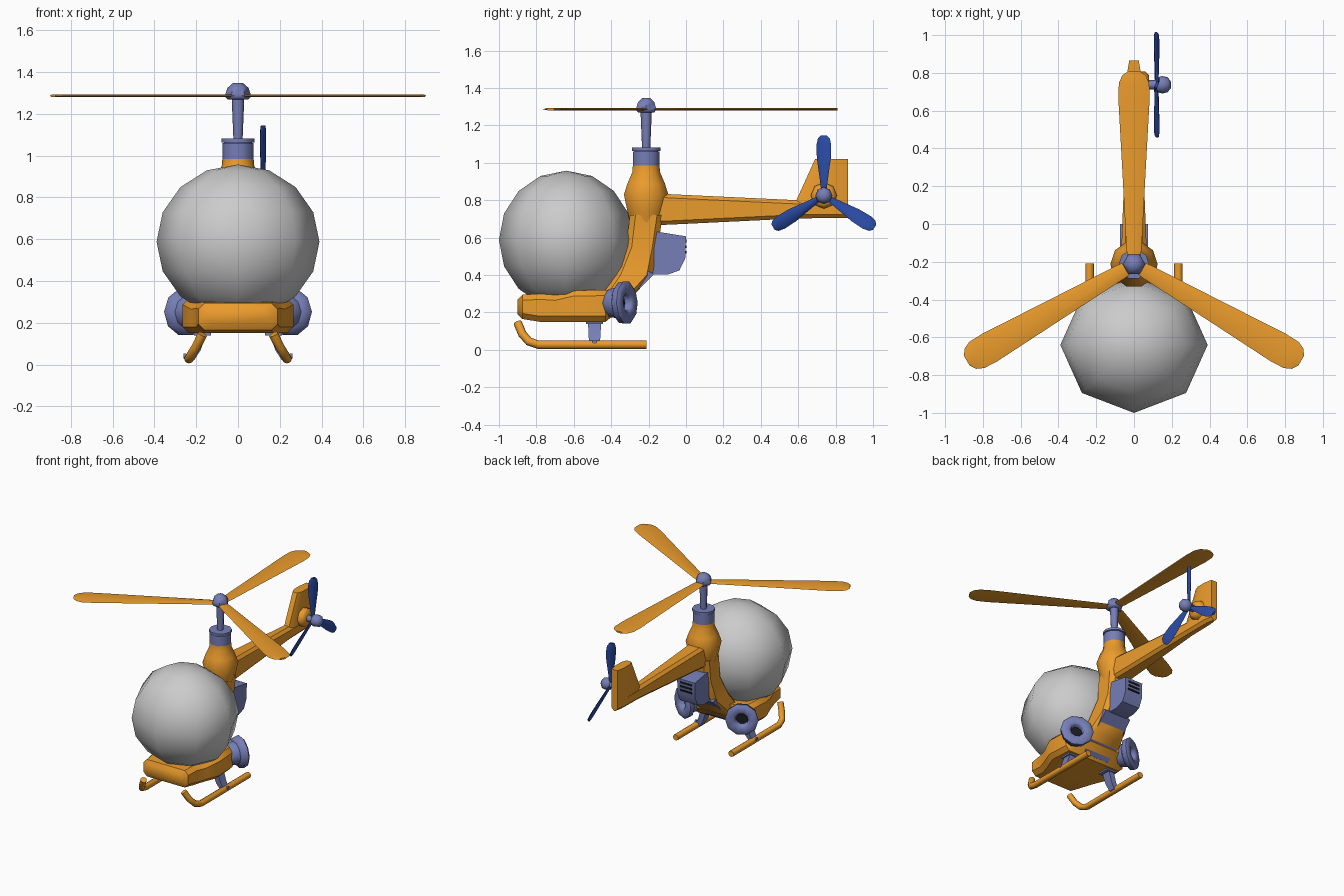
import bpy, bmesh
from math import radians, sin, cos, pi
from mathutils import Matrix, Vector

if "Cube" in bpy.data.objects:
    bpy.data.objects.remove(bpy.data.objects["Cube"])


def material(name, rgb):
    m = bpy.data.materials.new(name)
    m.diffuse_color = (*rgb, 1)
    m.use_nodes = True
    m.node_tree.nodes["Principled BSDF"].inputs["Base Color"].default_value = m.diffuse_color
    return m


ORANGE = material("orange", (0.83, 0.33, 0.025))
SLATE = material("slate", (0.18, 0.21, 0.47))
BLUE = material("blue", (0.025, 0.075, 0.40))
BLACK = material("black", (0.01, 0.01, 0.012))


def loft(name, rings, mat, matrix=None, angle=35):
    """Skin a list of equal-length point rings and cap both ends."""
    bm = bmesh.new()
    vs = [[bm.verts.new(p) for p in r] for r in rings]
    n = len(rings[0])
    for a, b in zip(vs, vs[1:]):
        for i in range(n):
            j = (i + 1) % n
            bm.faces.new((a[i], a[j], b[j], b[i]))
    bm.faces.new(vs[0][::-1])
    bm.faces.new(vs[-1])
    bmesh.ops.recalc_face_normals(bm, faces=bm.faces)
    if matrix:
        bm.transform(matrix)
    me = bpy.data.meshes.new(name)
    bm.to_mesh(me)
    bm.free()
    ob = bpy.data.objects.new(name, me)
    bpy.context.collection.objects.link(ob)
    if mat:
        me.materials.append(mat)
    bpy.ops.object.select_all(action='DESELECT')
    ob.select_set(True)
    bpy.context.view_layer.objects.active = ob
    bpy.ops.object.shade_smooth_by_angle(angle=radians(angle))
    return ob


def lathe(name, prof, n, loc, axis, mat):
    """Revolve (radius, height) pairs about an axis."""
    rings = [[(r * cos(2 * pi * i / n), r * sin(2 * pi * i / n), h) for i in range(n)]
             for r, h in prof]
    m = Matrix.Translation(loc) @ Vector(axis).to_track_quat('Z', 'Y').to_matrix().to_4x4()
    return loft(name, rings, mat, m, 50)


def chamfer(u0, u1, v0, v1, c):
    """Rectangle with cut corners, as 2D points."""
    return [(u0 + c, v0), (u1 - c, v0), (u1, v0 + c), (u1, v1 - c),
            (u1 - c, v1), (u0 + c, v1), (u0, v1 - c), (u0, v0 + c)]


def loft_y(name, stations, c, mat):
    """Stations are (y, half width, z low, z high)."""
    return loft(name, [[(x, y, z) for x, z in chamfer(-w, w, a, b, c)]
                       for y, w, a, b in stations], mat)


def extrude_x(name, prof, x0, x1, mat):
    return loft(name, [[(x, y, z) for y, z in prof] for x in (x0, x1)], mat)


def blade(name, stations, thick, pitch, matrix, mat):
    """Lens-section blade along +y; stations are (distance, half width)."""
    rings = []
    for y, w in stations:
        pts = [(-w, 0), (-w * .5, -thick), (w * .5, -thick), (w, 0), (w * .5, thick), (-w * .5, thick)]
        rings.append([(x * cos(pitch) - z * sin(pitch), y, x * sin(pitch) + z * cos(pitch))
                      for x, z in pts])
    return loft(name, rings, mat, matrix)


def tube(name, pts, r, mat, n=8):
    """Straight or bent round bar running roughly along y."""
    rings = []
    for i, p in enumerate(pts):
        d = (Vector(pts[min(i + 1, len(pts) - 1)]) - Vector(pts[max(i - 1, 0)])).normalized()
        u = d.cross(Vector((1, 0, 0))).normalized()
        v = d.cross(u)
        rings.append([Vector(p) + r * (cos(2 * pi * k / n) * u + sin(2 * pi * k / n) * v)
                      for k in range(n)])
    return loft(name, rings, mat, None, 50)


# Canopy bubble: coarse smooth sphere
bpy.ops.mesh.primitive_uv_sphere_add(segments=8, ring_count=8, radius=1, location=(0, -0.64, 0.588))
bubble = bpy.context.object
bubble.name = "canopy_bubble"
bubble.scale = (0.39, 0.36, 0.37)
bpy.ops.object.shade_smooth()

# Floor pod with narrower nose
loft_y("floor_pod", [(-.90, .15, .19, .27), (-.875, .19, .165, .295), (-.78, .20, .15, .30),
                     (-.70, .225, .15, .295), (-.60, .265, .15, .318), (-.43, .255, .15, .32),
                     (-.34, .17, .23, .33)], .03, ORANGE)

# Spine rising behind the bubble
spine = [(.17, -.52, -.415, .15), (.28, -.46, -.29, .145), (.40, -.38, -.18, .115),
         (.55, -.32, -.15, .085), (.72, -.30, -.125, .09)]
loft("spine", [[(x, y, z) for x, y in chamfer(-w, w, a, b, .03)] for z, a, b, w in spine], ORANGE)

# Shoulder, collar, mast and rotor hub
UP = (0, 0, 1)
lathe("shoulder", [(.09, .68), (.105, .74), (.125, .83), (.105, .89), (.078, .95), (.075, .985)],
      10, (0, -.213, 0), UP, ORANGE)
lathe("collar", [(.075, .98), (.075, 1.06), (.066, 1.06), (.066, 1.064), (.08, 1.064), (.08, 1.082)],
      10, (0, -.213, 0), UP, SLATE)
lathe("mast", [(.022, 1.08), (.03, 1.27)], 8, (0, -.213, 0), UP, SLATE)
lathe("rotor_hub", [(.05, 1.27), (.06, 1.28), (.06, 1.297), (.05, 1.325), (.025, 1.347)],
      6, (0, -.213, 0), UP, SLATE)

# Main rotor blades
main = [(.0, .03), (.08, .04), (.5, .062), (.88, .083), (.96, .08), (1.0, .062), (1.022, .03)]
for i in range(3):
    m = Matrix.Translation((0, -.213, 1.287)) @ Matrix.Rotation(radians(120 * i), 4, 'Z')
    blade(f"main_blade_{i + 1}", main, .006, 0, m, ORANGE)

# Tail boom and fin
loft_y("tail_boom", [(-.2, .07, .665, .84), (-.08, .065, .67, .832), (.6, .038, .703, .80),
                     (.80, .036, .705, .80), (.865, .025, .705, .80)], .02, ORANGE)
loft("tail_fin", [[(-.02, a, z), (.02, a, z), (.036, a + .04, z), (.036, .80, z), (.025, .866, z),
                   (-.025, .866, z), (-.036, .80, z), (-.036, a + .04, z)]
                  for z, a in ((.76, .572), (1.02, .69))], ORANGE)

# Tail rotor on the right side
TAIL = Vector((0, .737, .825))
lathe("tail_gearbox", [(.07, .02), (.07, .06), (.05, .08)], 8, TAIL, (1, 0, 0), ORANGE)
lathe("tail_shaft", [(.065, .055), (.055, .075), (.025, .08), (.025, .13)], 8, TAIL, (1, 0, 0), SLATE)
lathe("tail_hub", [(.02, .115), (.04, .125), (.046, .15), (.04, .178), (.018, .195)],
      8, TAIL, (1, 0, 0), SLATE)
tail = [(.02, .014), (.08, .022), (.20, .040), (.27, .042), (.305, .034), (.32, .018)]
for i, a in enumerate((90, 212, 328)):
    m = (Matrix.Translation(TAIL + Vector((.12, 0, 0))) @ Matrix.Rotation(radians(a), 4, 'X')
         @ Matrix.Rotation(radians(90), 4, 'Y'))
    blade(f"tail_blade_{i + 1}", tail, .008, radians(20), m, BLUE)

# Engine block with dark slots
extrude_x("engine", [(-.18, .63), (-.155, .632), (0, .607), (-.004, .49), (-.035, .425),
                     (-.10, .402), (-.20, .402)], -.075, .075, SLATE)
for i in range(3):
    z = .575 - .03 * i
    extrude_x(f"engine_slot_{i + 1}", [(-.02, z), (.002, z), (.002, z + .014), (-.02, z + .014)],
              -.05, .05, BLACK)

# Rear access panel on the sloping underside, with a dark opening
extrude_x("rear_panel", [(-.17, .405), (-.20, .42), (-.44, .18), (-.41, .165)], -.11, .11, SLATE)
extrude_x("panel_opening", [(-.225, .352), (-.25, .36), (-.31, .30), (-.285, .292)], -.05, .05, BLACK)

for s, side in ((1, "right"), (-1, "left")):
    # Side thruster: flanged nozzle facing back and outwards
    axis = Vector((s * .46, .88, .03)).normalized()
    c = Vector((s * .255, -.307, .253))
    lathe(f"{side}_thruster", [(.045, -.05), (.045, -.012), (.06, 0), (.105, 0), (.118, -.012),
                               (.112, -.045), (.085, -.06), (.08, -.10), (.055, -.14), (.03, -.15)],
          10, c, axis, SLATE)
    lathe(f"{side}_nozzle_opening", [(.044, -.049), (.044, -.045)], 10, c, axis, BLACK)
    # Skid with upturned, inward-curling tip
    tube(f"{side}_skid", [(s * x, y, z) for x, y, z in
                          ((.235, -.21, .028), (.235, -.79, .028), (.225, -.84, .045),
                           (.20, -.875, .085), (.17, -.90, .145))], .023, ORANGE)
    # Skid strut and mounting plate
    loft(f"{side}_strut", [[(s * (x + dx), y, z) for dx, y in
                            ((-.022, -h - .489), (.022, -h - .489), (.022, h - .489), (-.022, h - .489))]
                           for x, z, h in ((.17, .16, .035), (.20, .07, .032), (.232, .02, .024))], SLATE)
    extrude_x(f"{side}_strut_plate", [(-.535, .138), (-.445, .138), (-.445, .155), (-.535, .155)],
              s * .13, s * .21, SLATE)
    lathe(f"{side}_strut_pin", [(.012, 0), (.012, .012)], 8, (s * .25, -.489, .042), (s, 0, 0), SLATE)
